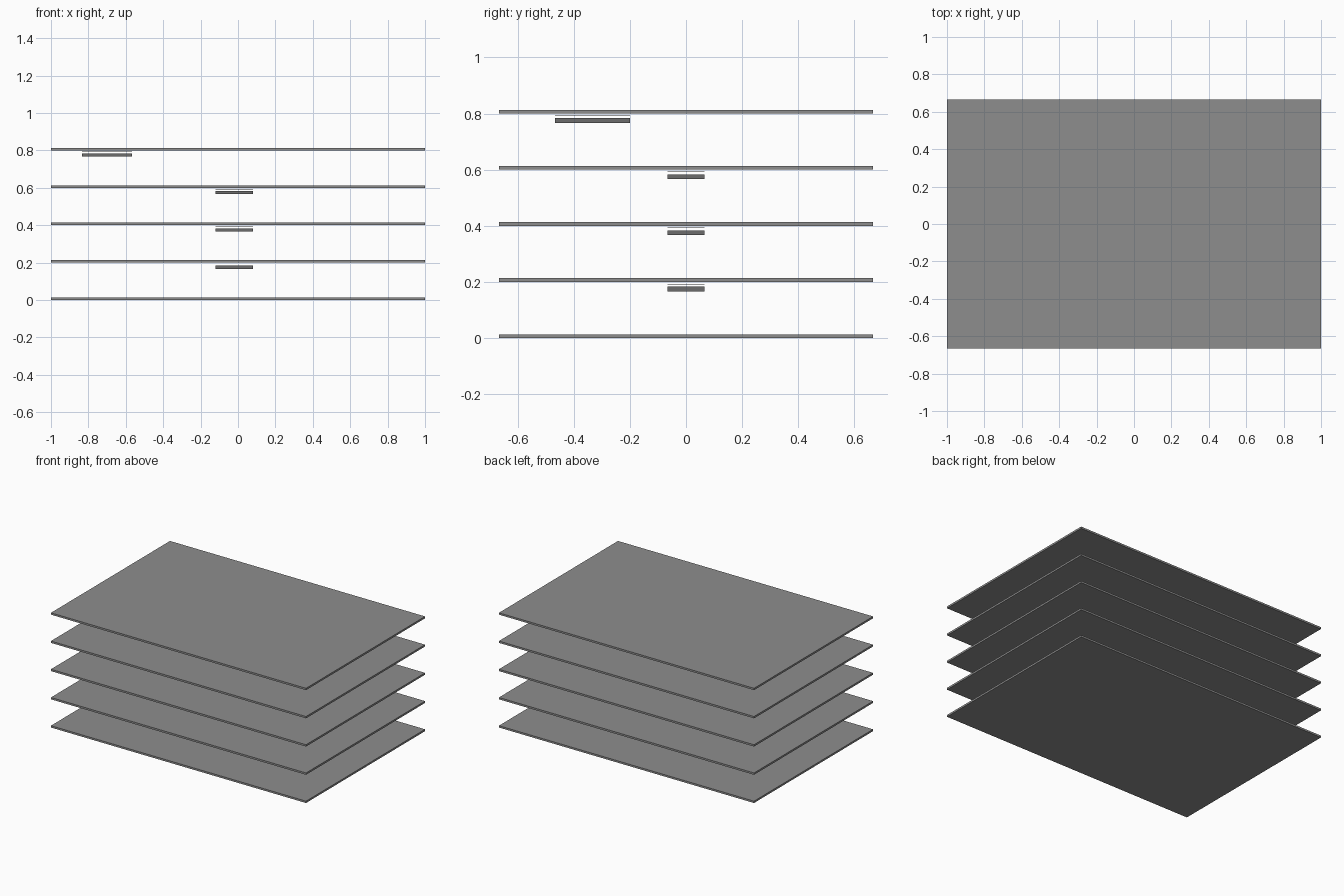
import bpy

if "Cube" in bpy.data.objects:
    bpy.data.objects.remove(bpy.data.objects["Cube"], do_unlink=True)


def make_material(name, value):
    mat = bpy.data.materials.new(name)
    mat.use_nodes = True
    colour = (value, value, value, 1)
    mat.diffuse_color = colour
    mat.node_tree.nodes["Principled BSDF"].inputs["Base Color"].default_value = colour
    return mat


def box(name, centre, size, bottom, height, mat):
    """Flat box given by plan centre, plan size, underside and height."""
    bpy.ops.mesh.primitive_cube_add(size=1, location=(*centre, bottom + height / 2))
    obj = bpy.context.object
    obj.name = name
    obj.scale = (*size, height)
    bpy.ops.object.transform_apply(location=False, rotation=False, scale=True)
    obj.data.materials.append(mat)


concrete = make_material("concrete grey", 0.27)
dark = make_material("dark grey", 0.15)

STOREY = 0.2
SLAB = 0.0133

# Floor slabs
for level in range(5):
    box(f"floor_slab_{level}", (0, 0), (2, 1.333), level * STOREY, SLAB, concrete)

# Hanging units under each upper slab, with a thin plate above each one
for level in range(1, 5):
    top = level == 4
    centre = (-0.7, -0.333) if top else (-0.02, 0)
    size = (0.267, 0.267) if top else (0.2, 0.133)
    z = level * STOREY
    box(f"ceiling_unit_{level}", centre, size, z - 0.0333, 0.0167, dark)
    box(f"mounting_plate_{level}", centre, size, z - 0.0085, 0.002, dark)
